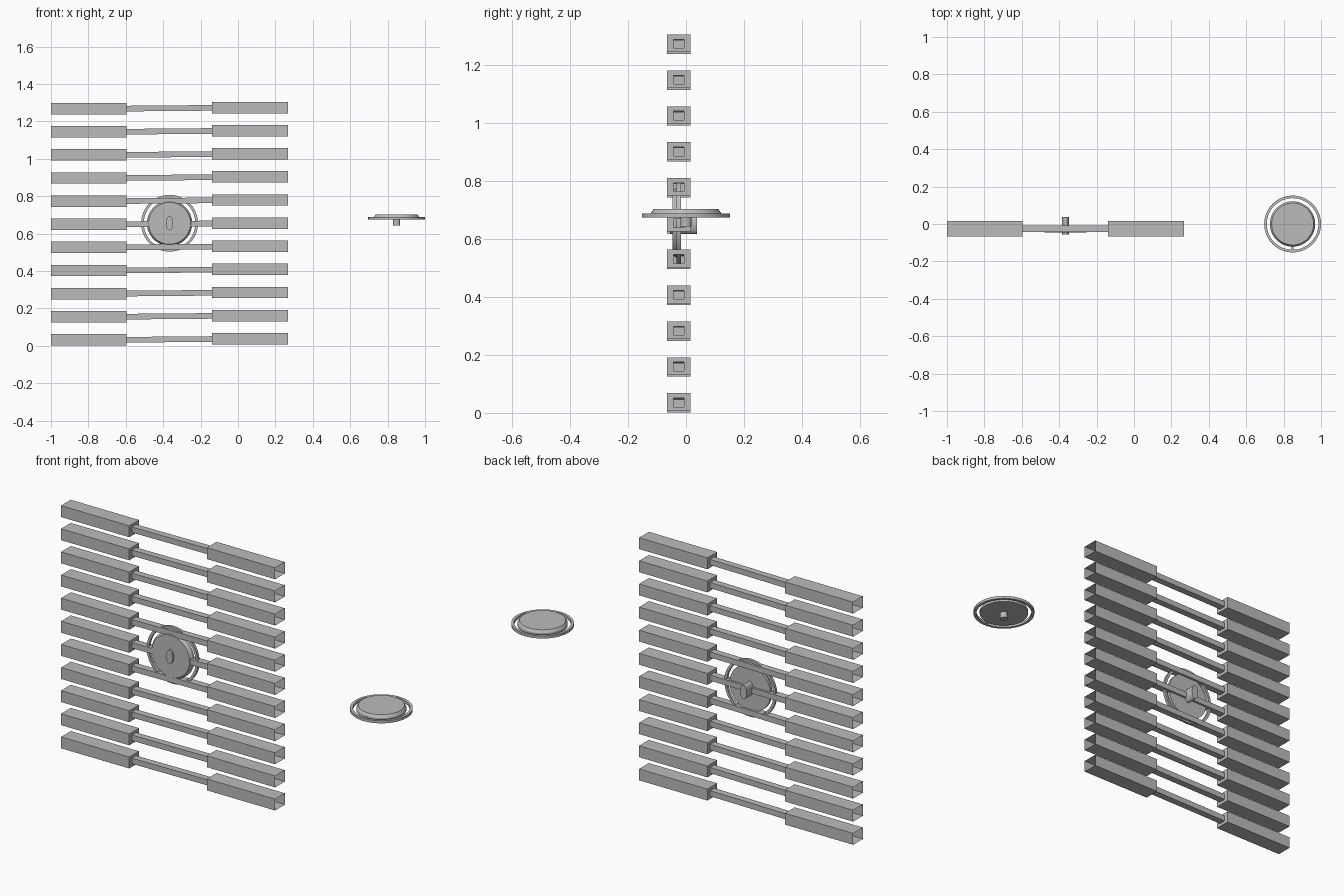
import bpy, bmesh, math
from mathutils import Matrix

if "Cube" in bpy.data.objects:
    bpy.data.objects.remove(bpy.data.objects["Cube"])

# Single grey material
grey = bpy.data.materials.new("plain_grey")
grey.use_nodes = True
COLOUR = (0.5, 0.5, 0.5, 1)
grey.diffuse_color = COLOUR
grey.node_tree.nodes["Principled BSDF"].inputs["Base Color"].default_value = COLOUR


def finish(bm, name, matrix=Matrix(), smooth=False):
    bmesh.ops.recalc_face_normals(bm, faces=bm.faces)
    me = bpy.data.meshes.new(name)
    bm.to_mesh(me)
    bm.free()
    me.materials.append(grey)
    ob = bpy.data.objects.new(name, me)
    ob.matrix_world = matrix
    bpy.context.collection.objects.link(ob)
    if smooth:
        bpy.ops.object.select_all(action='DESELECT')
        ob.select_set(True)
        bpy.context.view_layer.objects.active = ob
        bpy.ops.object.shade_smooth_by_angle(angle=math.radians(30))
    return ob


def rect(bm, x, y0, y1, z0, z1):
    return [bm.verts.new((x, y, z)) for y, z in ((y0, z0), (y1, z0), (y1, z1), (y0, z1))]


# Slat: open square sleeves at both ends joined by a thin hollow bar
TUBE = (-0.066, 0.016, 0.007, 0.068)
BAR = (-0.043, -0.007, 0.021, 0.051)
STATIONS = ((-1.0, TUBE, -0.006), (-0.597, TUBE, -0.006), (-0.597, BAR, -0.004),
            (-0.138, BAR, 0), (-0.138, TUBE, 0), (0.266, TUBE, 0))


def slat(name, z):
    bm = bmesh.new()
    rings = [rect(bm, x, s[0], s[1], z + dz + s[2], z + dz + s[3]) for x, s, dz in STATIONS]
    for a, b in zip(rings, rings[1:]):
        for i in range(4):
            j = (i + 1) % 4
            bm.faces.new((a[i], a[j], b[j], b[i]))
    finish(bm, name)
    # Plug closing the far end of the hollow bar
    bm = bmesh.new()
    bm.faces.new(rect(bm, -0.597, BAR[0], BAR[1], z - 0.004 + BAR[2], z - 0.004 + BAR[3]))
    finish(bm, name + "_plug")


for k in range(11):
    slat(f"slat_{k + 1}", k * 0.1236)


def lathe(name, profile, matrix, closed=False, n=48):
    bm = bmesh.new()
    loops = [[bm.verts.new((r * math.cos(2 * math.pi * i / n), r * math.sin(2 * math.pi * i / n), z))
              for i in range(n)] for r, z in profile]
    pairs = list(zip(loops, loops[1:]))
    if closed:
        pairs.append((loops[-1], loops[0]))
    else:
        bm.faces.new(loops[0][::-1])
        bm.faces.new(loops[-1])
    for a, b in pairs:
        for i in range(n):
            j = (i + 1) % n
            bm.faces.new((a[i], a[j], b[j], b[i]))
    return finish(bm, name, matrix, True)


# Domed knob: bevelled disc, outer ring, small bridge and a hub
def knob(prefix, matrix, hub_rx, hub_ry, hub_z0, hub_z1):
    lathe(prefix + "_disc", [(0.121, 0), (0.121, 0.014), (0.112, 0.028)], matrix)
    lathe(prefix + "_ring", [(0.138, 0), (0.152, 0), (0.152, 0.014), (0.138, 0.014)], matrix, True)
    bm = bmesh.new()
    bmesh.ops.create_cube(bm, size=1, matrix=Matrix.Translation((0, -0.13, 0.006))
                          @ Matrix.Diagonal((0.01, 0.024, 0.01, 1)))
    finish(bm, prefix + "_bridge", matrix)
    lathe(prefix + "_hub", [(1, hub_z0), (1, hub_z1)],
          matrix @ Matrix.Diagonal((hub_rx, hub_ry, 1, 1)), n=24)


knob("flat_knob", Matrix.Translation((0.848, 0, 0.674)), 0.019, 0.019, -0.032, 0.004)
knob("upright_knob", Matrix.Translation((-0.366, -0.018, 0.655)) @ Matrix.Rotation(math.pi / 2, 4, 'X'),
     0.019, 0.038, -0.056, 0.038)
